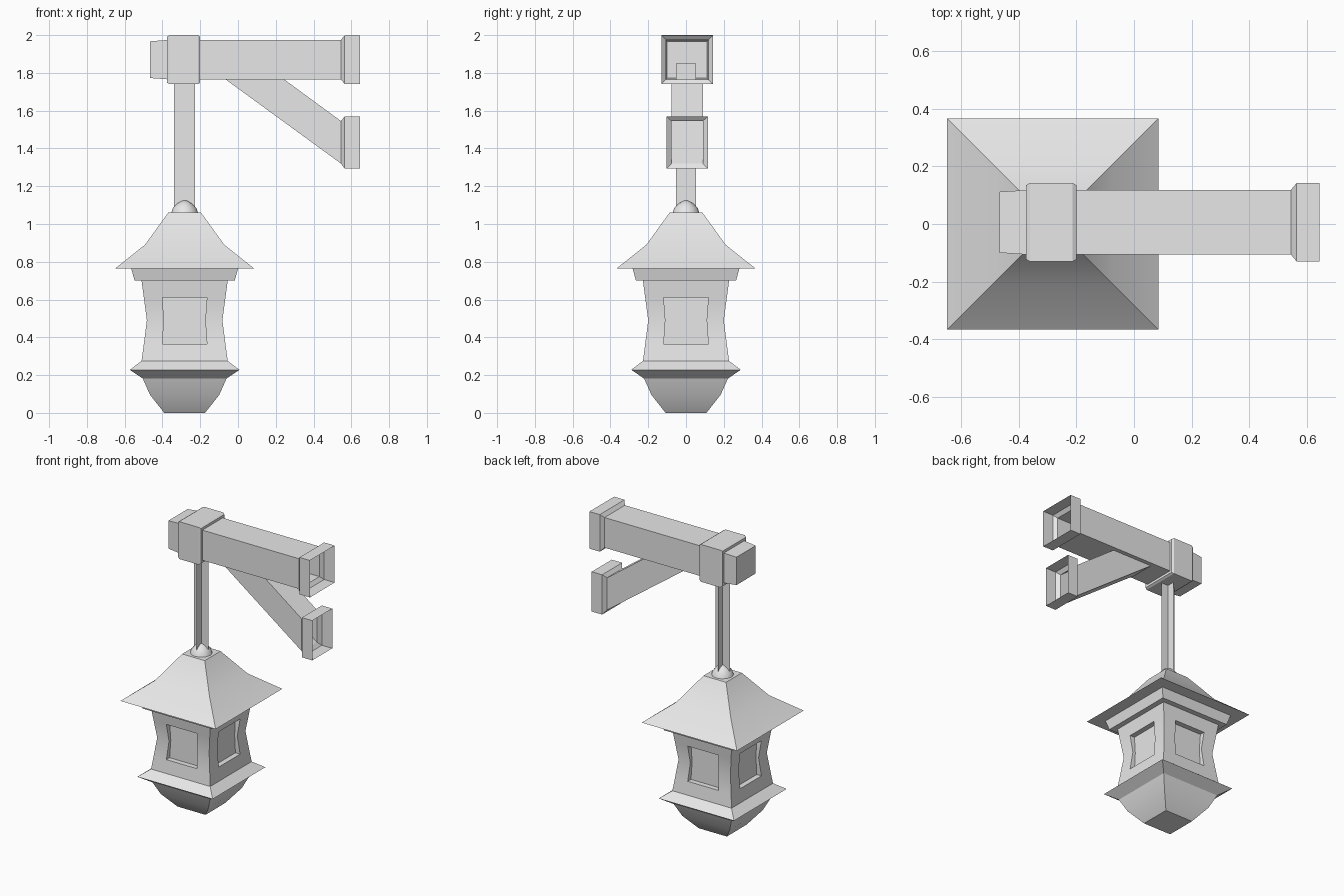
import bpy, bmesh, math
from mathutils import Vector

cube = bpy.data.objects.get("Cube")
if cube:
    bpy.data.objects.remove(cube, do_unlink=True)

metal = bpy.data.materials.new("light_grey_metal")
metal.use_nodes = True
GREY = (0.8, 0.8, 0.8, 1)
metal.diffuse_color = GREY
metal.node_tree.nodes["Principled BSDF"].inputs["Base Color"].default_value = GREY

CX = -0.2825   # lantern axis
BEAM_Y = 0.006  # bracket centre line


def finish(name, bm, smooth=True, recalc=True):
    if recalc:
        bmesh.ops.recalc_face_normals(bm, faces=bm.faces)
    mesh = bpy.data.meshes.new(name)
    bm.to_mesh(mesh)
    bm.free()
    mesh.materials.append(metal)
    obj = bpy.data.objects.new(name, mesh)
    bpy.context.collection.objects.link(obj)
    if smooth:
        bpy.ops.object.select_all(action="DESELECT")
        obj.select_set(True)
        bpy.context.view_layer.objects.active = obj
        bpy.ops.object.shade_smooth_by_angle(angle=math.radians(30))
    return obj


def loft(rings, cap_start=False, cap_end=False):
    """Skin a row of closed rings, each with the same point count."""
    bm = bmesh.new()
    rows = [[bm.verts.new(p) for p in ring] for ring in rings]
    n = len(rows[0])
    for a, b in zip(rows, rows[1:]):
        for i in range(n):
            j = (i + 1) % n
            bm.faces.new((a[i], a[j], b[j], b[i]))
    if cap_start:
        bm.faces.new(rows[0][::-1])
    if cap_end:
        bm.faces.new(rows[-1])
    return bm


def square_ring(z, half, stops=(-1,)):
    """Square around the lantern axis; stops subdivide each side."""
    ring = []
    for k in range(4):
        c, s = (1, 0, -1, 0)[k], (0, 1, 0, -1)[k]
        for u in stops:
            x, y = u * half, -half
            ring.append((CX + c * x - s * y, s * x + c * y, z))
    return ring


def lantern_part(name, profile, cap_start=True, cap_end=True):
    return finish(name, loft([square_ring(z, h) for z, h in profile], cap_start, cap_end))


def side_ring(bottom, top, half):
    """Rectangle spanning the bracket width between two (x, z) points."""
    (xb, zb), (xt, zt) = bottom, top
    lo, hi = BEAM_Y - half, BEAM_Y + half
    return [(xb, lo, zb), (xb, hi, zb), (xt, hi, zt), (xt, lo, zt)]


# Bowl and flared rim under the lantern
lantern_part("lower_bowl_and_rim",
             [(0, 0.108), (0.095, 0.183), (0.182, 0.222), (0.228, 0.29), (0.275, 0.228)])

# Waisted body with a recessed window on each side
W = 0.546
body_profile = [(0.275, 0.228), (0.365, 0.216), (0.49, 0.2), (0.61, 0.216), (0.70, 0.228)]
bm = loft([square_ring(z, h, (-1, -W, W)) for z, h in body_profile])
bmesh.ops.recalc_face_normals(bm, faces=bm.faces)
for k in range(4):
    out = Vector(((0, 1, 0, -1)[k], (-1, 0, 1, 0)[k], 0))
    across = Vector((-out.y, out.x, 0))
    axis = Vector((CX, 0, 0))
    window = []
    for f in bm.faces:
        c = f.calc_center_median() - axis
        if c.dot(out) > 0.19 and abs(c.dot(across)) < 0.02 and 0.37 < c.z < 0.6:
            window.append(f)
    pushed = bmesh.ops.extrude_face_region(bm, geom=window)["geom"]
    bmesh.ops.delete(bm, geom=window, context="FACES")
    for v in pushed:
        if isinstance(v, bmesh.types.BMVert):
            v.co += out * (0.18 - (v.co - axis).dot(out))
finish("window_body", bm)

# Eave moulding and swept roof
lantern_part("eave_moulding", [(0.70, 0.265), (0.765, 0.283)])
lantern_part("roof", [(0.765, 0.367), (0.89, 0.21), (1.06, 0.087)])

# Domed finial
dome = []
for z, r in [(1.055, 0.072), (1.085, 0.062), (1.11, 0.037), (1.125, 0.008)]:
    dome.append([(CX + r * math.cos(i * math.tau / 12), r * math.sin(i * math.tau / 12), z)
                 for i in range(12)])
finish("finial", loft(dome, True, True))

# Hanging rod: two crossed strips
bm = bmesh.new()
for dx, dy in [(0.055, 0), (0, 0.053)]:
    bm.faces.new([bm.verts.new((CX + s * dx, s * dy, z))
                  for s, z in [(-1, 1.06), (1, 1.06), (1, 1.85), (-1, 1.85)]])
finish("hanging_rod", bm, smooth=False, recalc=False)

# Hollow beam with end block, band and flared wall socket
beam = [(-0.467, 0.106, 0.097), (-0.375, 0.112, 0.104), (-0.375, 0.129, 0.122),
        (-0.362, 0.136, 0.13), (-0.213, 0.136, 0.13), (-0.2, 0.129, 0.122),
        (-0.2, 0.112, 0.105), (0.545, 0.112, 0.105), (0.565, 0.136, 0.129),
        (0.645, 0.136, 0.129)]
MID = 1.87
finish("beam", loft([side_ring((x, MID - hz), (x, MID + hz), hy) for x, hy, hz in beam], True),
       smooth=False)

# Hollow diagonal brace with its own wall socket
finish("diagonal_brace", loft([
    side_ring((-0.065, 1.765), (0.245, 1.765), 0.083),
    side_ring((0.545, 1.32), (0.545, 1.545), 0.083),
    side_ring((0.565, 1.293), (0.565, 1.57), 0.11),
    side_ring((0.645, 1.293), (0.645, 1.57), 0.11)]), smooth=False)
